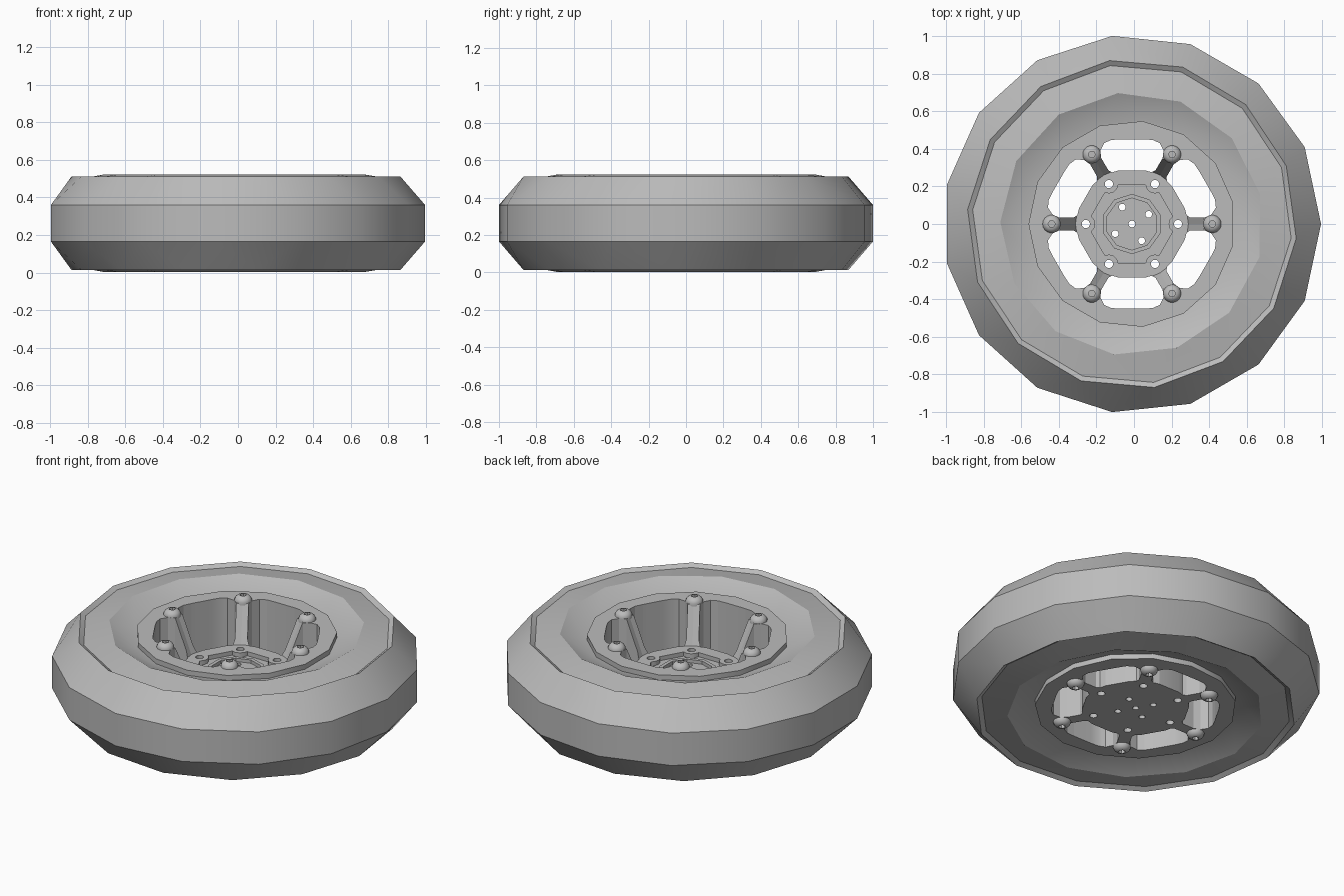
import bpy, bmesh
from math import cos, sin, radians, pi
from mathutils import Matrix, Vector

if "Cube" in bpy.data.objects:
    bpy.data.objects.remove(bpy.data.objects["Cube"])

H = 0.525                                # overall height
CENTRE = Vector((-0.011, 0, 0))
LOW, TOP = 0.035, H - 0.035              # hub faces

grey = bpy.data.materials.new("mid_grey")
grey.use_nodes = True
grey.diffuse_color = (0.5, 0.5, 0.5, 1)
grey.node_tree.nodes["Principled BSDF"].inputs["Base Color"].default_value = (0.5, 0.5, 0.5, 1)


def finish(name, bm, smooth=True):
    bmesh.ops.recalc_face_normals(bm, faces=bm.faces)
    mesh = bpy.data.meshes.new(name)
    bm.to_mesh(mesh)
    bm.free()
    mesh.materials.append(grey)
    obj = bpy.data.objects.new(name, mesh)
    obj.location = CENTRE
    bpy.context.collection.objects.link(obj)
    if smooth:
        soften(obj)
    return obj


def soften(obj):
    bpy.ops.object.select_all(action='DESELECT')
    obj.select_set(True)
    bpy.context.view_layer.objects.active = obj
    bpy.ops.object.shade_smooth_by_angle(angle=radians(30))


def add_rings(bm, rings, closed=False):
    """Skin a stack of (sides, phase, radius, z) rings; side counts may differ."""
    loops = []
    for n, phase, r, z in rings:
        angles = [phase + 360 * i / n for i in range(n + 1)]
        verts = [bm.verts.new((r * cos(radians(a)), r * sin(radians(a)), z)) for a in angles[:-1]]
        loops.append((angles, verts + verts[:1]))
    pairs = list(zip(loops, loops[1:]))
    if closed:
        pairs.append((loops[-1], loops[0]))
    else:
        for _, verts in (loops[0], loops[-1]):
            bm.faces.new(verts[:-1])
    for (aa, va), (ab, vb) in pairs:
        na, nb, i, j = len(va) - 1, len(vb) - 1, 0, 0
        while i < na or j < nb:
            if na == nb and aa[0] == ab[0]:
                bm.faces.new((va[i], va[i + 1], vb[j + 1], vb[j]))
                i, j = i + 1, j + 1
            elif j == nb or (i < na and aa[i + 1] <= ab[j + 1]):
                bm.faces.new((va[i], va[i + 1], vb[j]))
                i += 1
            else:
                bm.faces.new((va[i], vb[j + 1], vb[j]))
                j += 1


def add_prism(bm, points, z0, z1, turn=0):
    rot = Matrix.Rotation(radians(turn), 3, 'Z')
    low, high = ([bm.verts.new(rot @ Vector((x, y, z))) for x, y in points] for z in (z0, z1))
    bm.faces.new(low)
    bm.faces.new(high)
    for k in range(len(low)):
        m = (k + 1) % len(low)
        bm.faces.new((low[k], low[m], high[m], high[k]))


def cut(obj, bm):
    cutter = finish("cutter", bm, smooth=False)
    cutter.hide_render = True
    mod = obj.modifiers.new("cut", 'BOOLEAN')
    mod.operation, mod.solver, mod.object = 'DIFFERENCE', 'EXACT', cutter
    bpy.ops.object.select_all(action='DESELECT')
    bpy.context.view_layer.objects.active = obj
    obj.select_set(True)
    bpy.ops.object.modifier_apply(modifier=mod.name)
    bpy.data.objects.remove(cutter)


# Tyre: tread, shoulders, rim step and bulging sidewalls
half = [(15, 0, 1.0055, 0.36), (14, -5.05, 0.877, 0.512), (14, -5.05, 0.85, 0.495),
        (13, 13, 0.70, 0.522), (15, 12, 0.56, 0.46), (15, 12, 0.50, 0.46)]
bm = bmesh.new()
add_rings(bm, half + [(n, p, r, H - z) for n, p, r, z in reversed(half)], closed=True)
finish("tyre", bm)

# Hub: solid disc to be carved
bm = bmesh.new()
add_rings(bm, [(15, 12, 0.55, LOW), (15, 12, 0.55, TOP)])
hub = finish("hub", bm)

# Six rounded openings, leaving a rib between each pair
side = [(0.06, 0.45), (0.11, 0.447), (0.148, 0.43), (0.168, 0.39), (0.163, 0.35),
        (0.125, 0.285), (0.105, 0.275), (0.07, 0.285)]
petal = side + [(-x, y) for x, y in reversed(side)]
bm = bmesh.new()
for k in range(6):
    add_prism(bm, petal, -0.1, 0.7, 60 * k)
cut(hub, bm)

# Bowl that slopes the rib tops down to the centre plate
bm = bmesh.new()
add_rings(bm, [(24, 0, 0.30, 0.28), (24, 0, 0.40, 0.52)])
cut(hub, bm)

# Shallow recess on the plate, bitten by a round lug at each hole
recess = []
for k in range(6):
    a = radians(60 * k)
    for t in (55, 28, 0, -28, -55):
        b = a + pi + radians(t)
        recess.append((0.245 * cos(a) + 0.05 * cos(b), 0.245 * sin(a) + 0.05 * sin(b)))
bm = bmesh.new()
add_prism(bm, recess, 0.255, 0.4)
cut(hub, bm)

# Through holes: six on the lugs, four near the middle, one at the centre
spots = [(0.245, 60 * k) for k in range(6)] + [(0.103, 30 + 90 * k) for k in range(4)] + [(0, 0)]
bm = bmesh.new()
for r, a in spots:
    x, y = r * cos(radians(a)), r * sin(radians(a))
    size = 0.022 if r > 0.2 else 0.018
    add_prism(bm, [(x + size * cos(pi * i / 8), y + size * sin(pi * i / 8)) for i in range(16)],
              -0.1, 0.7)
cut(hub, bm)

# Valve hole through the wall of one opening
bm = bmesh.new()
bmesh.ops.create_cone(bm, cap_ends=True, segments=24, radius1=0.062, radius2=0.062, depth=0.14,
                      matrix=Matrix.Rotation(radians(210), 4, 'Z')
                      @ Matrix.Translation((0.45, 0, H / 2))
                      @ Matrix.Rotation(pi / 2, 4, 'Y'))
cut(hub, bm)
soften(hub)

# Raised lip around the hub centre
bm = bmesh.new()
add_rings(bm, [(10, 18, r, z) for r, z in
               ((0.16, 0.25), (0.16, 0.275), (0.138, 0.275), (0.138, 0.25))], closed=True)
finish("centre_lip", bm)

# Button-head bolts on both faces, over each rib
head = [(0.048, -0.01), (0.048, 0.006), (0.042, 0.019), (0.032, 0.028), (0.02, 0.033)]
for label in ("upper", "lower"):
    for k in range(6):
        bm = bmesh.new()
        add_rings(bm, [(18, 0, r, z) for r, z in head]
                  + [(6, 0, 0.019, 0.033), (6, 0, 0.019, 0.012)])
        for v in bm.verts:
            v.co += Vector((0.427 * cos(radians(60 * k)), 0.427 * sin(radians(60 * k)), TOP))
            if label == "lower":
                v.co.z = H - v.co.z
        finish(f"{label}_bolt_{k + 1}", bm)
